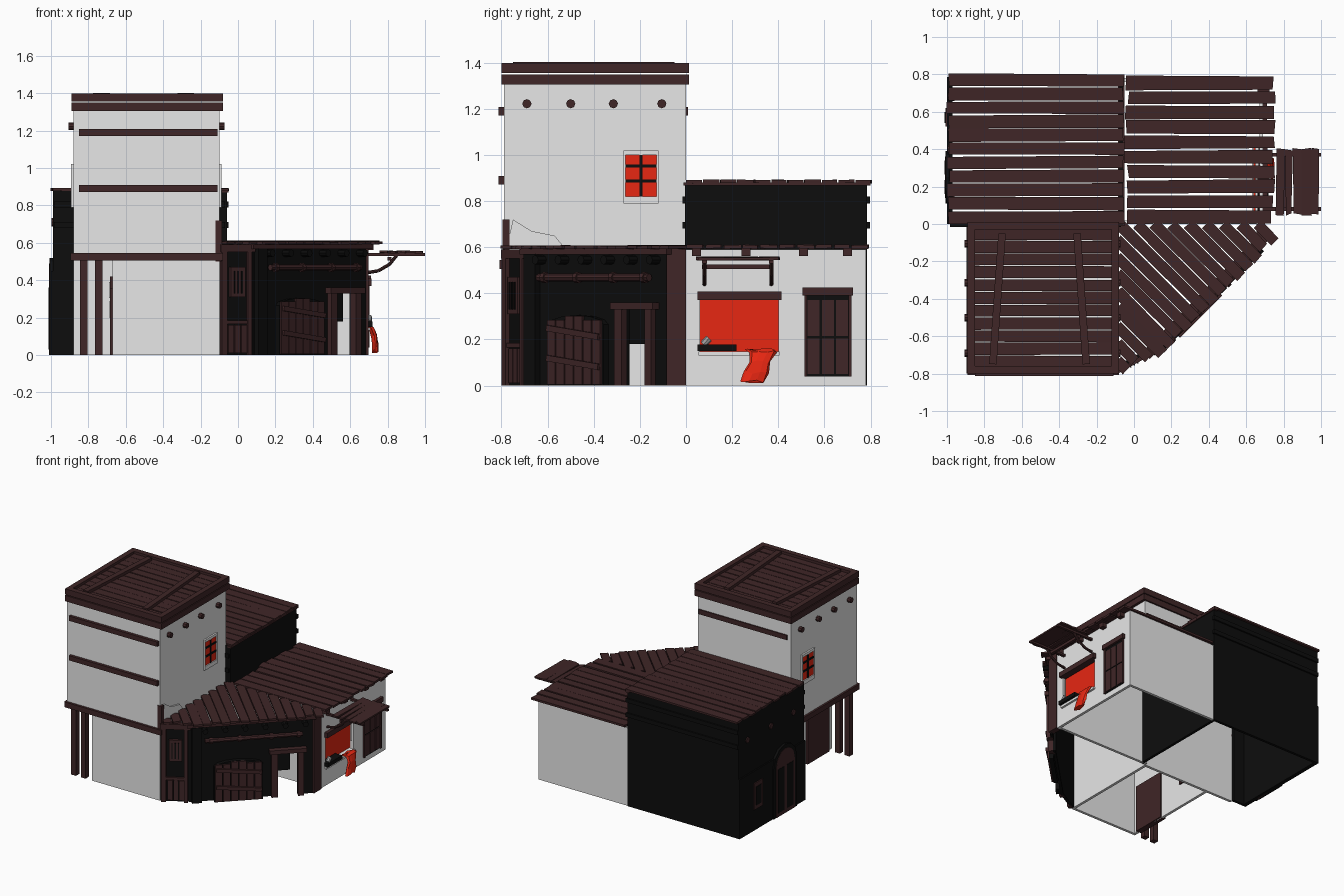
import bpy, bmesh, math, random
from mathutils import Matrix, Vector

random.seed(4)
old = bpy.data.objects.get("Cube")
if old:
    bpy.data.objects.remove(old, do_unlink=True)


def material(name, color):
    mat = bpy.data.materials.new(name)
    mat.use_nodes = True
    mat.diffuse_color = (*color, 1)
    mat.node_tree.nodes["Principled BSDF"].inputs["Base Color"].default_value = (*color, 1)
    return mat


plaster = material("white plaster", (.8, .8, .8))
wood = material("dark brown wood", (.05, .019, .02))
black = material("black wall", (.004, .004, .004))
red = material("red cloth", (.8, .02, .006))
grey = material("grey metal", (.35, .35, .35))
IDENT = Matrix.Identity(4)
# Local frame of the diagonal front: x runs along the wall, -y faces outward
DIAG = Matrix.Translation((.08, -.69, 0)) @ Matrix.Rotation(math.pi / 4, 4, 'Z')


def finish(name, mat, bm, matrix=IDENT):
    bm.transform(matrix)
    bmesh.ops.recalc_face_normals(bm, faces=bm.faces)
    mesh = bpy.data.meshes.new(name)
    bm.to_mesh(mesh)
    bm.free()
    mesh.materials.append(mat)
    obj = bpy.data.objects.new(name, mesh)
    bpy.context.collection.objects.link(obj)
    return obj


def boxes(name, mat, items, matrix=IDENT, jitter=0):
    """One object from boxes given as (x range, y range, z range)."""
    bm = bmesh.new()
    for xr, yr, zr in items:
        size = [b - a for a, b in (xr, yr, zr)]
        mid = [(a + b) / 2 for a, b in (xr, yr, zr)]
        made = bmesh.ops.create_cube(bm, size=1, matrix=Matrix.Translation(mid) @ Matrix.Diagonal((*size, 1)))
        shift = {}
        for v in made["verts"]:
            key = (v.co.x > mid[0], v.co.y > mid[1])
            if key not in shift:
                shift[key] = Vector([random.uniform(-jitter, jitter) for _ in range(3)])
                shift[key].z *= .4
            v.co += shift[key]
    return finish(name, mat, bm, matrix)


def box(name, mat, xr, yr, zr, matrix=IDENT):
    return boxes(name, mat, [(xr, yr, zr)], matrix)


def prism(name, mat, points, depth, matrix):
    """Outline in local x/z extruded along local y."""
    bm = bmesh.new()
    face = bm.faces.new([bm.verts.new((x, 0, z)) for x, z in points])
    out = bmesh.ops.extrude_face_region(bm, geom=[face])["geom"]
    bmesh.ops.translate(bm, verts=[g for g in out if isinstance(g, bmesh.types.BMVert)], vec=(0, depth, 0))
    return finish(name, mat, bm, matrix)


def rod(name, mat, start, end, radius, matrix=IDENT, sides=8):
    a, b = Vector(start), Vector(end)
    turn = (b - a).to_track_quat('Z', 'Y').to_matrix().to_4x4()
    bm = bmesh.new()
    bmesh.ops.create_cone(bm, cap_ends=True, segments=sides, radius1=radius, radius2=radius,
                          depth=(b - a).length, matrix=Matrix.Translation((a + b) / 2) @ turn)
    return finish(name, mat, bm, matrix)


def arch(x0, x1, height, rise, steps=6):
    mid, half = (x0 + x1) / 2, (x1 - x0) / 2
    angles = [math.pi * i / steps for i in range(steps + 1)]
    return [(x0, 0), (x1, 0)] + [(mid + half * math.cos(a), height - rise + rise * math.sin(a)) for a in angles]


def planks(count, xr, yr, z, thick, ragged=.015):
    step = (yr[1] - yr[0]) / count
    return [((xr[0] + random.uniform(0, ragged), xr[1] - random.uniform(0, ragged)),
             (yr[0] + i * step + .003, yr[0] + (i + 1) * step - .003), (z, z + thick)) for i in range(count)]


T = .02  # wall thickness

# Tower walls, open below the overhanging corner
box("tower_front_upper", plaster, (-.88, -.1), (-.79, -.77), (.52, 1.31))
box("tower_front_lower", plaster, (-.67, -.1), (-.79, -.77), (0, .52))
box("tower_back", plaster, (-.88, -.1), (-T, 0), (0, 1.31))
box("tower_right_side", plaster, (-.1 - T, -.1), (-.79, 0), (0, 1.31))
box("tower_left_upper", plaster, (-.88, -.86), (-.79, 0), (.52, 1.31))
box("tower_left_lower", plaster, (-.67, -.65), (-.79, 0), (0, .52))
box("tower_floor", plaster, (-.88, -.1), (-.79, 0), (.53, .55))

# Tower rim, roof boards and battens
for i, z in enumerate((1.305, 1.355)):
    boxes(f"tower_rim_{i}", wood, [
        ((-.89, -.08), (-.8, -.76), (z, z + .044)), ((-.89, -.08), (-.03, .012), (z, z + .044)),
        ((-.89, -.85), (-.8, .01), (z, z + .044)), ((-.12, -.08), (-.8, .01), (z, z + .044))])
boxes("tower_roof_boards", wood, planks(11, (-.87, -.1), (-.77, -.02), 1.365, .015, .005), jitter=.003)
for i, (x, lean) in enumerate(((-.73, .07), (-.28, -.07))):
    m = Matrix.Translation((x, -.4, 1.39)) @ Matrix.Rotation(-lean, 4, 'Z')
    box(f"tower_roof_batten_{i}", wood, (-.02, .02), (-.35, .35), (-.012, .012), m)

# Tower beams
for i, z in enumerate((.89, 1.19)):
    box(f"tower_front_beam_{i}", wood, (-.85, -.11), (-.812, -.78), (z - .018, z + .018))
box("tower_back_beam", wood, (-.85, -.11), (-.01, .008), (1.172, 1.208))
box("overhang_front_beam", wood, (-.89, -.08), (-.808, -.77), (.505, .545))
box("overhang_left_beam", wood, (-.895, -.86), (-.8, 0), (.505, .545))
for side, x in (("right", -.095), ("left", -.885)):
    for i, y in enumerate((-.69, -.5, -.315, -.105)):
        rod(f"tower_{side}_beam_end_{i}", wood, (x - .022, y, 1.222), (x + .022, y, 1.222), .02)

# Tower windows: plaster frame, red pane and black bars on both sides
for side, x, s in (("right", -.1, 1), ("left", -.88, -1)):
    def out(d):
        return tuple(sorted((x - s * .01, x + s * d)))
    boxes(f"{side}_window_frame", plaster, [
        (out(.012), (-.27, -.262), (.79, 1.02)), (out(.012), (-.128, -.12), (.79, 1.02)),
        (out(.012), (-.27, -.12), (.79, .82)), (out(.012), (-.27, -.12), (1, 1.02))])
    box(f"{side}_window_pane", red, out(.004), (-.265, -.125), (.815, 1.005))
    boxes(f"{side}_window_bars", black, [(out(.009), (-.201, -.189), (.815, 1.005))] + [
        (out(.009), (-.265, -.125), (z, z + .014)) for z in (.88, .945)])

# Broken plaster on the tower corner
corner = Matrix.Translation((-.1, 0, 0)) @ Matrix.Rotation(math.pi / 2, 4, 'Z')
prism("broken_plaster", plaster, [(-.78, .59), (-.52, .59), (-.57, .65), (-.67, .67), (-.75, .72)], -.012, corner)
box("exposed_corner_post", wood, (-.12, -.085), (-.795, -.765), (.5, .72))

# Posts, door and window under the overhang
for i, x in enumerate((-.825, -.745)):
    box(f"overhang_post_{i}", wood, (x - .02, x + .02), (-.79, -.75), (0, .51))
box("overhang_door", wood, (-.685, -.64), (-.74, -.48), (0, .355))
box("overhang_window", wood, (-.685, -.64), (-.28, -.13), (.17, .42))
boxes("overhang_window_panes", plaster, [((-.69, -.68), (y, y + .045), (z, z + .085))
                                        for y in (-.26, -.195) for z in (.2, .305)])

# Black rear building
box("rear_left_wall", black, (-.99, -.97), (0, .785), (0, .88))
box("rear_left_base", black, (-1, -.98), (0, .785), (0, .45))
box("rear_back_wall", black, (-.99, -.06), (.765, .785), (0, .88))
box("rear_right_wall", black, (-.08, -.06), (0, .785), (0, .88))
box("rear_front_wall", black, (-.99, -.88), (0, T), (0, .88))
box("rear_upper_front", black, (-.1, -.06), (-.004, T), (.6, .88))
for i, z in enumerate((.695, .805)):
    boxes(f"rear_band_{i}", black, [((-.99, -.052), (.78, .797), (z - .015, z + .015)),
                                    ((-.985, -.07), (-.015, .01), (z - .015, z + .015))])
boxes("rear_roof_boards", wood, planks(11, (-1, -.05), (0, .805), .878, .014, .012), jitter=.004)
box("rear_ridge_edge", wood, (-.085, -.052), (-.01, .8), (.868, .88))
for i, y in enumerate((.13, .4, .68)):
    rod(f"rear_beam_end_{i}", wood, (-.998, y, .71), (-.96, y, .71), .022)
left_face = Matrix.Translation((-.99, 0, 0)) @ Matrix.Rotation(math.pi / 2, 4, 'Z')
prism("rear_door_frame", black, arch(.11, .39, .52, .14), .018, left_face)
prism("rear_door", wood, arch(.14, .36, .49, .11), .02, left_face)
boxes("rear_door_panel", black, [((-1.012, -1), (y, y + .075), (.03, .36)) for y in (.16, .265)])
box("rear_small_window", wood, (-1.008, -.98), (.52, .62), (.16, .36))
box("rear_small_pane", black, (-1.012, -1), (.54, .6), (.19, .33))

# White annex; the street wall is built around its shop opening
box("annex_back_wall", plaster, (-.06, .69), (.76, .78), (0, .59))
box("annex_front_wall", plaster, (-.1, .69), (0, T), (0, .59))
boxes("annex_street_wall", plaster, [
    ((.67, .69), (0, .06), (0, .59)), ((.67, .69), (.4, .78), (0, .59)),
    ((.67, .69), (.06, .4), (0, .14)), ((.67, .69), (.06, .4), (.38, .59))])
boxes("annex_roof_boards", wood, planks(10, (-.06, .76), (0, .795), .594, .016, .03), jitter=.006)
for i, y in enumerate((.045, .26, .51, .7)):
    box(f"annex_beam_end_{i}", wood, (.66, .725), (y - .02, y + .02), (.562, .596))

# Shop opening with red hanging, lintel, sill and goods
box("shop_red_hanging", red, (.64, .65), (.04, .42), (.14, .4))
box("shop_lintel", wood, (.665, .715), (.05, .415), (.37, .408))
box("shop_sill", plaster, (.63, .705), (.055, .405), (.13, .147))
box("shop_black_case", black, (.66, .72), (.05, .22), (.15, .178))
rod("shop_grey_jar", grey, (.7, .075, .178), (.7, .1, .205), .016)
bm = bmesh.new()
rings = []
for y, z, half, x in ((.32, .155, .065, .69), (.335, .15, .06, .715), (.32, .1, .045, .73),
                      (.305, .06, .055, .735), (.29, .02, .055, .735)):
    rings.append([bm.verts.new((x + .016 * math.sin(a) + random.uniform(-.005, .005),
                                y + half * math.cos(a), z + random.uniform(-.01, .01)))
                  for a in (math.tau * k / 10 for k in range(10))])
for lower, upper in zip(rings, rings[1:]):
    for k in range(10):
        n = (k + 1) % 10
        bm.faces.new((lower[k], lower[n], upper[n], upper[k]))
bm.faces.new(rings[-1])
finish("draped_red_cloth", red, bm)

# Tall shuttered annex window
box("shutter_back", black, (.68, .694), (.515, .715), (.04, .41))
boxes("shutter_boards", wood, [((.69, .699), (y, y + .052), (z, z + .155))
                               for y in (.527, .589, .651) for z in (.05, .215)])
boxes("shutter_frame", wood, [((.68, .71), (.505, .725), (.39, .425)),
                              ((.68, .703), (.513, .525), (.04, .4)), ((.68, .703), (.705, .717), (.04, .4))])

# Street awning: boards, rails and curved brackets
boxes("awning_boards", wood, [((x, x + .042), (.05, .4), (.545, .557))
                              for x in (.76, .807, .854, .901, .948)], jitter=.008)
for i, y in enumerate((.08, .37)):
    box(f"awning_rail_{i}", wood, (.69, 1), (y - .01, y + .01), (.53, .545))
    path = [(.69, y, .44), (.75, y, .45), (.81, y, .485), (.85, y, .535)]
    for j, (a, b) in enumerate(zip(path, path[1:])):
        rod(f"awning_bracket_{i}_{j}", wood, a, b, .009)
box("awning_crossbar", wood, (.8, .82), (.07, .38), (.505, .525))

# Diagonal front wall around its doorway
D = (0, T)
boxes("diagonal_wall", black, [((0, .61), D, (0, .59)), ((.75, .86), D, (0, .59)),
                               ((.61, .75), D, (.34, .59))], DIAG)
box("doorway_half_screen", black, (.61, .7), (.02, .03), (.18, .35), DIAG)
boxes("doorway_frame", wood, [((.565, .61), (-.03, .02), (0, .34)), ((.75, .79), (-.03, .02), (0, .34)),
                              ((.55, .81), (-.04, .02), (.33, .36))], DIAG)
box("black_pier", black, (.01, .08), (-.03, .01), (0, .57), DIAG)
box("diagonal_eave_beam", wood, (-.02, .88), (-.025, .03), (.568, .592), DIAG)
for i in range(6):
    u = .1 + i * .14
    rod(f"diagonal_beam_end_{i}", black, (u, -.05, .545), (u, .01, .545), .02, DIAG)
rod("rolled_blind", wood, (.1, -.03, .468), (.78, -.03, .468), .017, DIAG)
for i, u in enumerate((.13, .33, .55, .74)):
    rod(f"blind_tie_{i}", wood, (u, -.03, .468), (u + .022, -.03, .468), .024, DIAG)

# Arched plank door with two slanted braces
leaf = DIAG @ Matrix.Translation((0, -.035, 0))
prism("plank_door_back", black, arch(.165, .505, .305, .04), .03, leaf)
boxes("plank_door_boards", wood, [((.17 + i * .055, .22 + i * .055), (-.012, 0), (.005, .285 + .016 * (1 < i < 4)))
                                  for i in range(6)], leaf)
for i, z in enumerate((.1, .23)):
    m = leaf @ Matrix.Translation((.335, -.015, z)) @ Matrix.Rotation(.12, 4, 'Y')
    box(f"plank_door_brace_{i}", wood, (-.16, .16), (-.01, .01), (-.013, .013), m)

# Panelled bay between tower and diagonal front
BAY = Matrix.Translation((-.1, -.785, 0)) @ Matrix.Rotation(math.atan2(.1, .18), 4, 'Z')
box("bay_wall", black, (0, .21), (0, T), (0, .59), BAY)
boxes("bay_frame", wood, [((.005, .04), (-.02, .01), (0, .58)), ((.165, .19), (-.02, .01), (0, .58)),
                          ((.0, .21), (-.02, .01), (.55, .59)), ((.04, .17), (-.015, .01), (.165, .185))], BAY)
boxes("bay_lower_boards", wood, [((.05 + i * .04, .085 + i * .04), (-.01, .01), (.01, .16)) for i in range(3)], BAY)
box("bay_window", wood, (.06, .15), (-.02, .01), (.31, .47), BAY)
boxes("bay_window_bars", black, [((.078 + i * .022, .086 + i * .022), (-.025, 0), (.33, .45)) for i in range(3)], BAY)

# Brown corner pier joining the diagonal front to the annex
box("corner_pier", wood, (.655, .698), (-.085, 0), (0, .592))

# Diagonal roof boards, each cut to the tower and annex walls
count, first, last = 17, -.18, .93
step = (last - first) / count
strips = []
for i in range(count):
    u = first + i * step
    mid = u + step / 2
    depth = min(.24 + mid, .975 - mid)
    front = .02 if mid < -.06 else -.035 - random.uniform(0, .03)
    if mid < .04:
        front = max(front, -.02)
    strips.append(((u + .003, u + step - .003), (front, depth), (.593, .607)))
boxes("diagonal_roof_boards", wood, strips, DIAG, jitter=.004)
